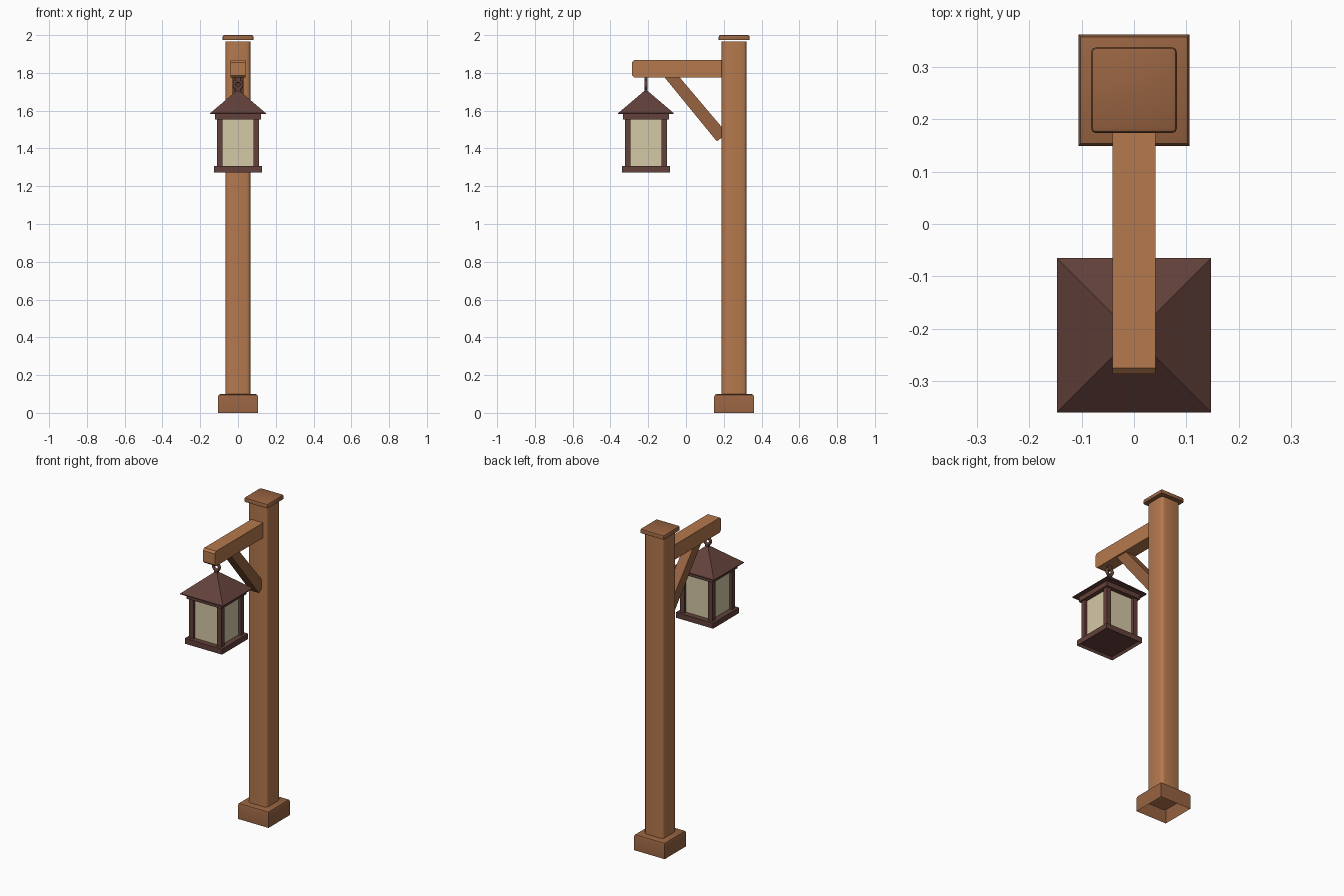
import bpy, bmesh, math
from mathutils import Vector

if "Cube" in bpy.data.objects:
    bpy.data.objects.remove(bpy.data.objects["Cube"])


def mat(name, rgb):
    m = bpy.data.materials.new(name)
    m.diffuse_color = (*rgb, 1)
    m.use_nodes = True
    m.node_tree.nodes["Principled BSDF"].inputs["Base Color"].default_value = m.diffuse_color
    return m


WOOD = mat("light wood", (0.46, 0.19, 0.075))
DARK = mat("dark wood", (0.31, 0.125, 0.053))
METAL = mat("dark metal", (0.125, 0.053, 0.043))
GLASS = mat("cream glass", (0.66, 0.58, 0.38))
PY, LY = 0.255, -0.212  # post and lantern centres along y


def finish(name, bm, material, smooth=False):
    bmesh.ops.recalc_face_normals(bm, faces=bm.faces)
    me = bpy.data.meshes.new(name)
    bm.to_mesh(me)
    bm.free()
    me.materials.append(material)
    ob = bpy.data.objects.new(name, me)
    bpy.context.collection.objects.link(ob)
    if smooth:
        bpy.context.view_layer.objects.active = ob
        ob.select_set(True)
        bpy.ops.object.shade_smooth_by_angle(angle=math.radians(40))
        ob.select_set(False)
    return ob


def box(name, lo, hi, material, bevel=0, pick=None, segs=1, smooth=False, drop=None):
    """Box from lo to hi; bevels edges chosen by pick(mid, direction), drops faces by normal."""
    lo, hi = Vector(lo), Vector(hi)
    bm = bmesh.new()
    bmesh.ops.create_cube(bm, size=1)
    for v in bm.verts:
        v.co = Vector((lo[i] + (v.co[i] + 0.5) * (hi[i] - lo[i]) for i in range(3)))
    if bevel:
        edges = [e for e in bm.edges if pick is None or pick(
            (e.verts[0].co + e.verts[1].co) / 2, (e.verts[1].co - e.verts[0].co).normalized())]
        bmesh.ops.bevel(bm, geom=edges, offset=bevel, segments=segs, profile=0.5, affect='EDGES')
    if drop:
        bm.normal_update()
        bmesh.ops.delete(bm, geom=[f for f in bm.faces if f.normal.dot(Vector(drop)) > 0.99],
                         context='FACES')
    return finish(name, bm, material, smooth)


def prism(name, profile, half, material):
    """Extrude a y-z outline across x."""
    bm = bmesh.new()
    face = bm.faces.new([bm.verts.new((-half, y, z)) for y, z in profile])
    ext = bmesh.ops.extrude_face_region(bm, geom=[face])
    bmesh.ops.translate(bm, vec=(2 * half, 0, 0),
                        verts=[g for g in ext['geom'] if isinstance(g, bmesh.types.BMVert)])
    return finish(name, bm, material)


# Post with rounded corners, hollow-bottomed foot block and floating cap
box("post", (-0.066, PY - 0.066, 0.05), (0.066, PY + 0.066, 1.966), WOOD, 0.02,
    lambda m, d: abs(d.z) > 0.9, 3, True)
box("post_foot", (-0.106, PY - 0.106, 0), (0.106, PY + 0.106, 0.1), DARK, 0.015,
    lambda m, d: m.z > 0.09, 2, True, drop=(0, 0, -1))
box("post_cap", (-0.082, PY - 0.082, 1.974), (0.082, PY + 0.082, 2.0), DARK, 0.01,
    lambda m, d: m.z > 1.99 or abs(d.z) > 0.9, 2, True)

# Arm and diagonal brace
box("arm", (-0.041, -0.286, 1.775), (0.041, PY - 0.06, 1.868), WOOD, 0.012,
    lambda m, d: m.y < -0.28 and abs(d.x) > 0.9, 1)
prism("brace", [(-0.115, 1.778), (-0.035, 1.778), (0.192, 1.51), (0.192, 1.458), (0.163, 1.438)],
      0.03, DARK)

# Lantern roof: shallow eave band topped by a pyramid
bm = bmesh.new()
eave = [[bm.verts.new((sx * 0.147, LY + sy * 0.147, z))
         for sx, sy in ((-1, -1), (1, -1), (1, 1), (-1, 1))] for z in (1.582, 1.587)]
apex = bm.verts.new((0, LY, 1.712))
bm.faces.new(eave[0])
for i in range(4):
    j = (i + 1) % 4
    bm.faces.new((eave[0][i], eave[0][j], eave[1][j], eave[1][i]))
    bm.faces.new((eave[1][i], eave[1][j], apex))
finish("lantern_roof", bm, METAL)

# Lantern collar, corner posts and glass
box("lantern_collar", (-0.121, LY - 0.121, 1.552), (0.121, LY + 0.121, 1.583), METAL)
for sx in (-1, 1):
    for sy in (-1, 1):
        cx, cy = sx * 0.096, LY + sy * 0.096
        box("lantern_corner_post", (cx - 0.015, cy - 0.015, 1.295), (cx + 0.015, cy + 0.015, 1.556), METAL)
box("lantern_glass", (-0.094, LY - 0.094, 1.3), (0.094, LY + 0.094, 1.555), GLASS)

# Lantern tray with a recessed underside
bm = bmesh.new()
bmesh.ops.create_cube(bm, size=1)
for v in bm.verts:
    v.co = Vector((v.co.x * 0.256, LY + v.co.y * 0.256, 1.289 + v.co.z * 0.034))
bm.normal_update()
under = [f for f in bm.faces if f.normal.z < -0.9]
bmesh.ops.inset_region(bm, faces=under, thickness=0.014)
bmesh.ops.translate(bm, verts=under[0].verts, vec=(0, 0, 0.015))
finish("lantern_tray", bm, METAL)

# Hanging ring and its two short stems
bpy.ops.mesh.primitive_torus_add(location=(0, LY, 1.737), rotation=(math.pi / 2, 0, 0),
                                 major_segments=16, minor_segments=8,
                                 major_radius=0.02, minor_radius=0.009)
ring = bpy.context.object
ring.name = "hanging_ring"
ring.data.materials.append(METAL)
bpy.ops.object.shade_smooth_by_angle(angle=math.radians(60))
ring.select_set(False)
box("hanging_stem", (-0.012, LY - 0.009, 1.755), (0.012, LY + 0.009, 1.78), METAL)
box("roof_finial", (-0.012, LY - 0.009, 1.698), (0.012, LY + 0.009, 1.72), METAL)
